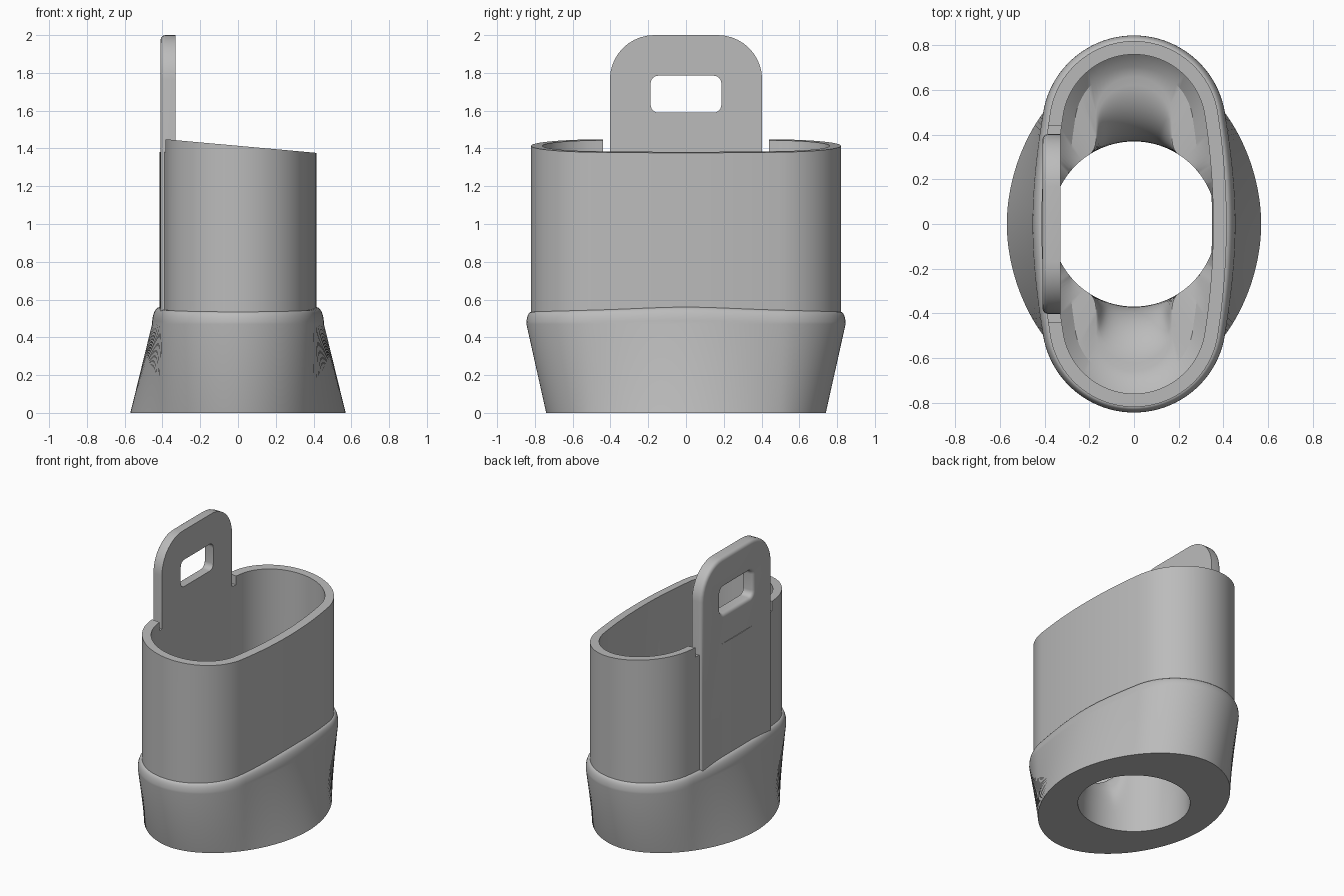
import bpy, bmesh
from math import sin, cos, pi, sqrt, atan2, radians

if "Cube" in bpy.data.objects:
    bpy.data.objects.remove(bpy.data.objects["Cube"])

GREY = (0.5, 0.5, 0.5, 1)
mat = bpy.data.materials.new("plain grey")
mat.use_nodes = True
mat.diffuse_color = GREY
mat.node_tree.nodes["Principled BSDF"].inputs["Base Color"].default_value = GREY

SEG = 192
ANGLES = [2 * pi * i / SEG for i in range(SEG)]


def make_object(name, bm):
    bmesh.ops.recalc_face_normals(bm, faces=bm.faces)
    me = bpy.data.meshes.new(name)
    bm.to_mesh(me)
    bm.free()
    me.materials.append(mat)
    ob = bpy.data.objects.new(name, me)
    bpy.context.collection.objects.link(ob)
    return ob


def activate(ob):
    bpy.ops.object.select_all(action="DESELECT")
    ob.select_set(True)
    bpy.context.view_layer.objects.active = ob


# Outlines as radius at an angle
def oval(a, inset=0.0):
    """Bulged stadium: small end arcs tangent to wide side arcs."""
    big, d, end, c = 3.2, 2.785, 0.381, 0.439
    u, v = abs(cos(a)), abs(sin(a))
    r = -d * u + sqrt((big - inset) ** 2 - (d * v) ** 2)
    if atan2(r * v, r * u + d) > atan2(c, d):
        r = c * v + sqrt((end - inset) ** 2 - (c * u) ** 2)
    return r


def foot(a):
    n = 1.9
    return ((abs(cos(a)) / 0.57) ** n + (abs(sin(a)) / 0.74) ** n) ** (-1 / n)


BORE = 0.37


def keyhole(a):
    """Round bore blended with a round-ended slot along y."""
    u, v = abs(cos(a)), abs(sin(a))
    w, c = 0.17, 0.49
    r = w / max(u, 0.001)
    if r * v > c:
        r = c * v + sqrt(w * w - (c * u) ** 2)
    k = 0.06
    h = max(k - abs(r - BORE), 0) / k
    return min(max(r, BORE) + h * h * k / 4, oval(a, 0.065))


def flat(z):
    return lambda x, a: z


# Body: one closed loft, up the outside and down the inside
rings = [(foot, flat(0))]
STEPS = 8
for i in range(STEPS + 1):
    t = i / STEPS * pi / 2
    rings.append((
        lambda a, t=t: oval(a, -(0.025 + 0.015 * cos(a) ** 2) * cos(t)),
        lambda x, a, t=t: 0.47 + (0.065 + 0.025 * cos(a) ** 2) * sin(t)))


def rim(x, a):
    return 1.414 - 0.09 * x


FLOOR = 0.46
rings += [
    (oval, rim),
    (lambda a: oval(a, 0.06), rim),
    (lambda a: oval(a, 0.06), flat(FLOOR + 0.05)),
    (lambda a: max(oval(a, 0.115), min(BORE, oval(a, 0.063))), flat(FLOOR)),
]
# Rounded channel running from the floor into the bore
for i in range(13):
    t = cos(i / 12 * pi / 2)
    f = 1 - sin(i / 12 * pi / 2)
    rings.append((lambda a, f=f: BORE + (keyhole(a) - BORE) * f,
                  flat(0.14 + (FLOOR - 0.015 - 0.14) * t)))
rings.append((lambda a: BORE, flat(0)))

bm = bmesh.new()
loops = []
for radius, height in rings:
    loop = []
    for a in ANGLES:
        r = radius(a)
        x = r * cos(a)
        loop.append(bm.verts.new((x, r * sin(a), height(x, a))))
    loops.append(loop)
for lo, hi in zip(loops, loops[1:] + loops[:1]):
    for i in range(SEG):
        j = (i + 1) % SEG
        bm.faces.new((lo[i], lo[j], hi[j], hi[i]))
body = make_object("body", bm)

# Shallow notch in the rim either side of the tab
bm = bmesh.new()
bmesh.ops.create_cube(bm, size=1)
for v in bm.verts:
    v.co.x = -0.41 + v.co.x * 0.22
    v.co.y *= 0.88
    v.co.z = 1.88 + v.co.z
cutter = make_object("notch_cutter", bm)
cutter.hide_render = True
activate(body)
mod = body.modifiers.new("notch", "BOOLEAN")
mod.operation = "DIFFERENCE"
mod.solver = "EXACT"
mod.object = cutter
bpy.ops.object.modifier_apply(modifier=mod.name)
bpy.data.objects.remove(cutter)


# Tab: rounded plate with a window, outer edges softened
def rounded_rect(bm, x, half, z0, z1, r_low, r_top, n=10):
    pts = []
    corners = [(half, z1, r_top, 0), (-half, z1, r_top, 1),
               (-half, z0, r_low, 2), (half, z0, r_low, 3)]
    for y, z, r, q in corners:
        cy = y - r * (1 if y > 0 else -1)
        cz = z - r * (1 if z == z1 else -1)
        count = n if r else 0
        for i in range(count + 1):
            a = (q + (i / n if r else 0)) * pi / 2
            pts.append(bm.verts.new((x, cy + r * cos(a), cz + r * sin(a))))
    return [bm.edges.new((p, q)) for p, q in zip(pts, pts[1:] + pts[:1])]


OUT, INN = -0.41, -0.33
bm = bmesh.new()
edges = rounded_rect(bm, OUT, 0.403, 0.52, 2.0, 0, 0.235)
edges += rounded_rect(bm, OUT, 0.187, 1.59, 1.785, 0.04, 0.04, 6)
bmesh.ops.triangle_fill(bm, edges=edges, use_beauty=True)
geo = bmesh.ops.extrude_face_region(bm, geom=bm.faces[:], use_keep_orig=True)
for v in geo["geom"]:
    if isinstance(v, bmesh.types.BMVert):
        v.co.x = INN
bmesh.ops.recalc_face_normals(bm, faces=bm.faces)
bmesh.ops.dissolve_limit(bm, angle_limit=0.01, verts=[], edges=[
    e for e in bm.edges if len(e.link_faces) == 2 and e.calc_face_angle() < 0.001])
soft = [e for e in bm.edges
        if all(abs(v.co.x - OUT) < 0.001 for v in e.verts)
        and len(e.link_faces) == 2 and e.calc_face_angle() > 1]
bmesh.ops.bevel(bm, geom=soft, offset=0.025, segments=4, profile=0.5, affect="EDGES")
tab = make_object("tab", bm)

for ob in (body, tab):
    activate(ob)
    bpy.ops.object.shade_smooth_by_angle(angle=radians(30))
